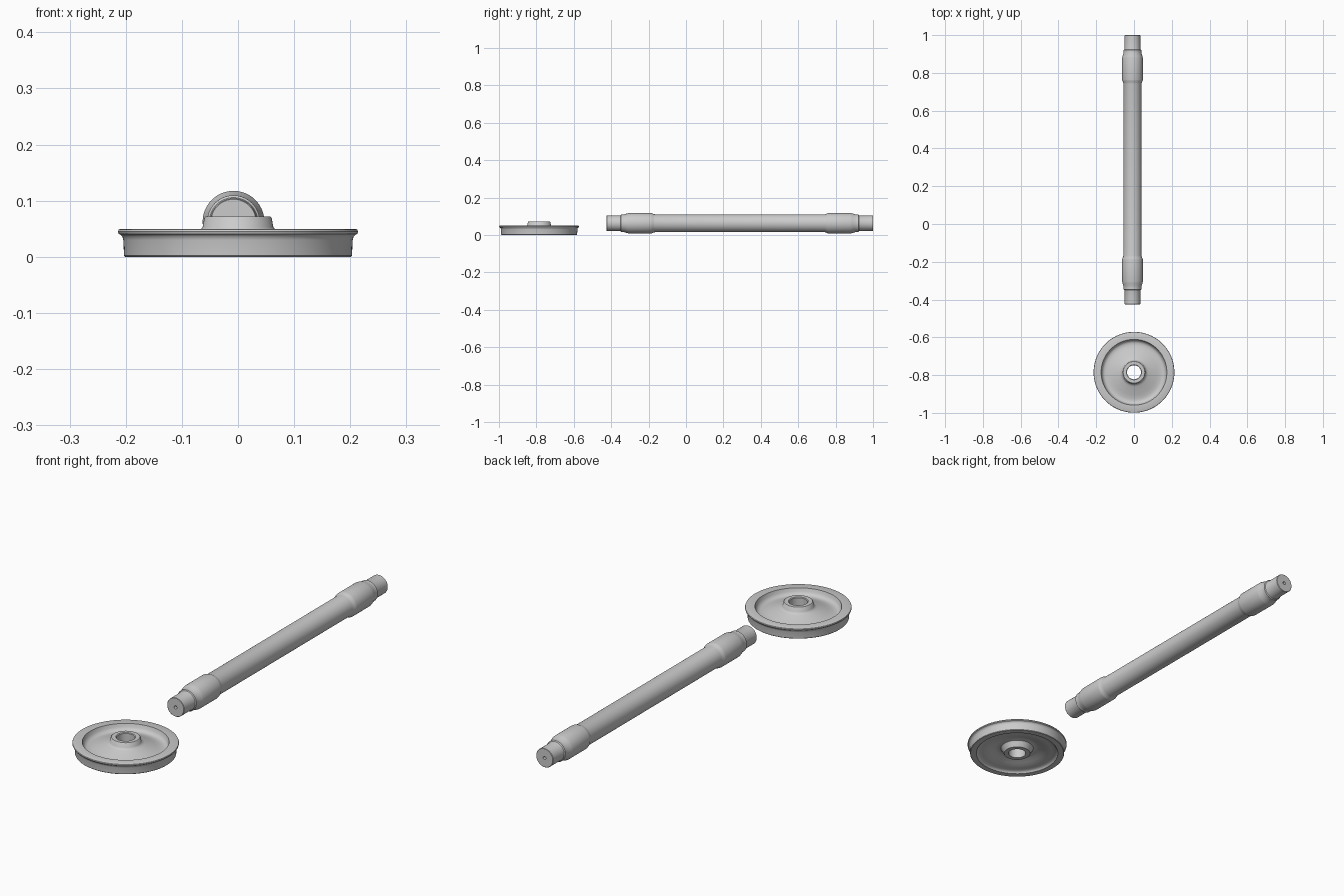
import bpy, bmesh
from math import cos, sin, tau, radians

SEG = 96


def lathe(name, profile, closed, location, rotation=(0, 0, 0)):
    """Revolve (radius, height) points around local z."""
    bm = bmesh.new()
    rings = []
    for r, z in profile:
        if r == 0:
            rings.append([bm.verts.new((0, 0, z))] * SEG)
        else:
            rings.append([bm.verts.new((r * cos(tau * i / SEG), r * sin(tau * i / SEG), z))
                          for i in range(SEG)])
    pairs = list(zip(rings, rings[1:]))
    if closed:
        pairs.append((rings[-1], rings[0]))
    for a, b in pairs:
        for i in range(SEG):
            j = (i + 1) % SEG
            bm.faces.new(list(dict.fromkeys((a[i], a[j], b[j], b[i]))))
    bmesh.ops.recalc_face_normals(bm, faces=bm.faces)
    mesh = bpy.data.meshes.new(name)
    bm.to_mesh(mesh)
    bm.free()
    ob = bpy.data.objects.new(name, mesh)
    bpy.context.collection.objects.link(ob)
    ob.location, ob.rotation_euler = location, rotation
    bpy.ops.object.select_all(action='DESELECT')
    ob.select_set(True)
    bpy.context.view_layer.objects.active = ob
    bpy.ops.object.shade_smooth_by_angle(angle=radians(35))
    return ob


# Flanged wheel: bore, hub, dished web, rim, flange, tread, underside
wheel = [
    (0.037, 0.0), (0.037, 0.069), (0.040, 0.072), (0.057, 0.072), (0.060, 0.069),
    (0.063, 0.053), (0.067, 0.048), (0.076, 0.044), (0.095, 0.038), (0.120, 0.029),
    (0.140, 0.024), (0.155, 0.023), (0.164, 0.027), (0.170, 0.036), (0.174, 0.050),
    (0.209, 0.050), (0.2125, 0.0485), (0.214, 0.045), (0.2125, 0.041), (0.209, 0.039),
    (0.206, 0.036), (0.2045, 0.030), (0.203, 0.002), (0.201, 0.0),
    (0.176, 0.0), (0.173, 0.005), (0.165, 0.010), (0.150, 0.010), (0.135, 0.012),
    (0.115, 0.018), (0.095, 0.025), (0.080, 0.028), (0.070, 0.025), (0.063, 0.016),
    (0.058, 0.002), (0.056, 0.0)]
lathe("wheel", wheel, True, (0, -0.785, 0))

# Axle: half profile from the end's centre hole to the shaft, then mirrored
half = [
    (0, -0.690), (0.007, -0.697), (0.007, -0.7125), (0.040, -0.7125), (0.0415, -0.711),
    (0.0415, -0.642), (0.043, -0.637), (0.047, -0.634), (0.047, -0.624), (0.048, -0.616),
    (0.053, -0.600), (0.055, -0.592), (0.055, -0.476), (0.054, -0.471),
    (0.050, -0.463), (0.048, -0.454)]
axle = half + [(r, -z) for r, z in reversed(half)]
lathe("axle", axle, False, (-0.008, 0.2875, 0.0625), (radians(-90), 0, 0))
